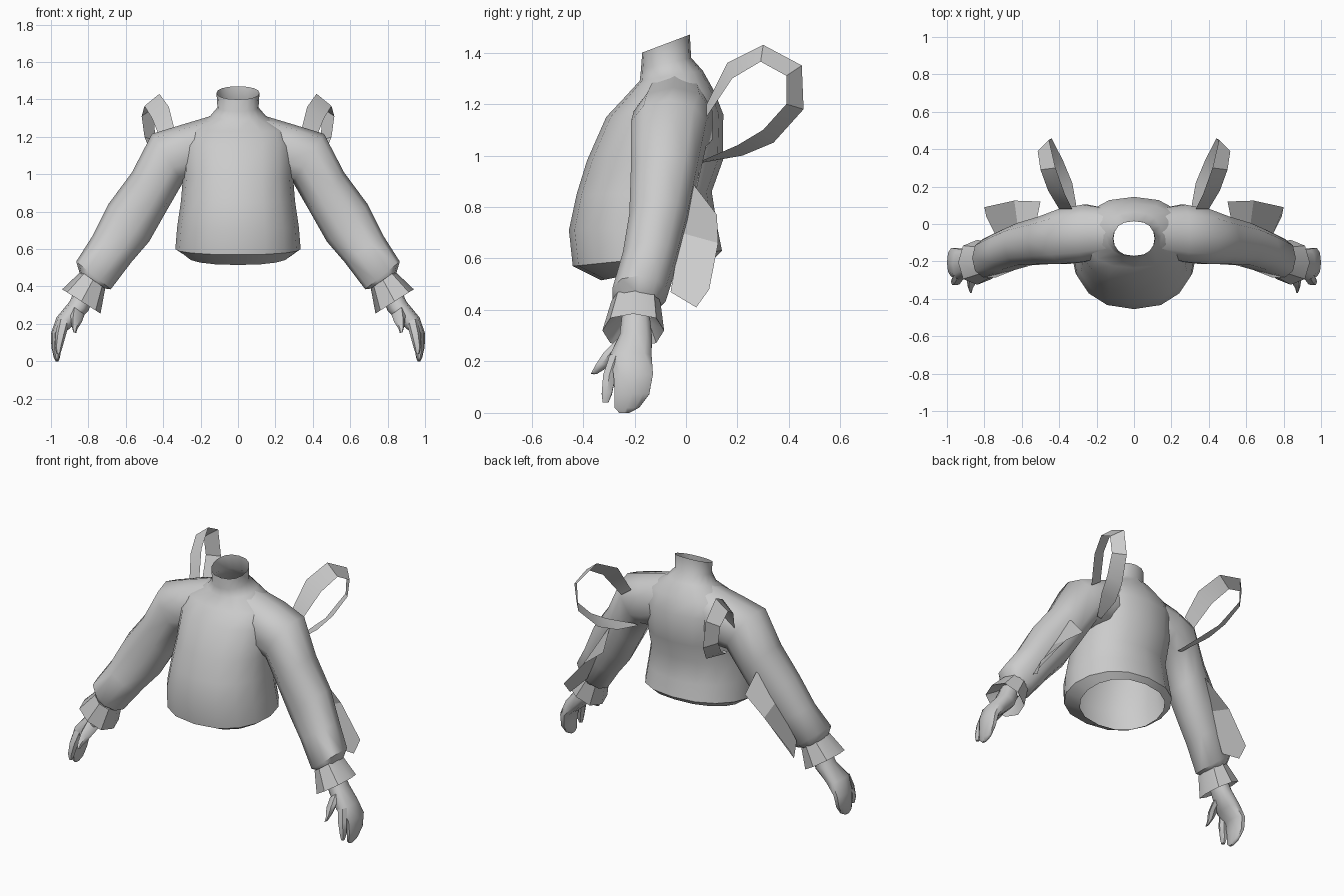
import bpy, math
from mathutils import Vector

if "Cube" in bpy.data.objects:
    bpy.data.objects.remove(bpy.data.objects["Cube"])

grey = bpy.data.materials.new("plain grey")
grey.diffuse_color = (0.6, 0.6, 0.6, 1)
grey.use_nodes = True
grey.node_tree.nodes["Principled BSDF"].inputs["Base Color"].default_value = grey.diffuse_color


def make(name, verts, faces, mirror=True, angle=50):
    me = bpy.data.meshes.new(name)
    me.from_pydata(verts, [], faces)
    me.materials.append(grey)
    ob = bpy.data.objects.new(name, me)
    bpy.context.collection.objects.link(ob)
    bpy.ops.object.select_all(action='DESELECT')
    ob.select_set(True)
    bpy.context.view_layer.objects.active = ob
    bpy.ops.object.mode_set(mode='EDIT')
    bpy.ops.mesh.select_all(action='SELECT')
    bpy.ops.mesh.normals_make_consistent(inside=False)
    bpy.ops.object.mode_set(mode='OBJECT')
    if mirror:
        ob.modifiers.new("mirror", 'MIRROR')
    bpy.ops.object.shade_smooth_by_angle(angle=math.radians(angle))
    return ob


def loft(name, rings, cap_end=False, **kw):
    n = len(rings[0])
    verts = [p for r in rings for p in r]
    faces = [(i * n + j, i * n + (j + 1) % n, (i + 1) * n + (j + 1) % n, (i + 1) * n + j)
             for i in range(len(rings) - 1) for j in range(n)]
    if cap_end:
        faces.append(tuple(range((len(rings) - 1) * n, len(rings) * n)))
    return make(name, verts, faces, **kw)


def limb_ring(xo, zo, xi, zi, yf, yb, n=10):
    """Oval through an outer and an inner point, spanning yf..yb in depth."""
    c = Vector(((xo + xi) / 2, (yf + yb) / 2, (zo + zi) / 2))
    u = Vector(((xo - xi) / 2, 0, (zo - zi) / 2))
    v = Vector((0, (yb - yf) / 2, 0))
    soft = lambda t: math.copysign(abs(t) ** 0.85, t)
    return [c + u * soft(math.cos(a)) + v * soft(math.sin(a))
            for a in (2 * math.pi * k / n for k in range(n))]


def body_ring(zf, zb, hw, yf, yb, n=16):
    """Horizontal oval whose height blends from front to back."""
    pts = []
    for k in range(n):
        a = 2 * math.pi * k / n
        s = math.sin(a)
        t = (s + 1) / 2
        x = hw * math.copysign(abs(math.cos(a)) ** 0.85, math.cos(a))
        pts.append(Vector((x, yf + (yb - yf) * t, zf + (zb - zf) * t)))
    return pts


# Sweater body with rolled hem and open neck
loft("sweater_body", [body_ring(*r) for r in (
    (.515, .60, .27, -.33, .11), (.57, .63, .335, -.44, .14),
    (.71, .73, .325, -.455, .12), (.85, .86, .305, -.425, .10),
    (.98, .98, .295, -.385, .143), (1.15, 1.16, .30, -.31, .145),
    (1.23, 1.25, .27, -.235, .11), (1.29, 1.33, .15, -.18, .065),
    (1.335, 1.38, .11, -.175, .02), (1.40, 1.47, .115, -.17, .015))], mirror=False)

# Sleeves
loft("sleeve", [limb_ring(*r) for r in (
    (.15, 1.31, .15, 1.0, -.18, .09), (.30, 1.265, .22, .97, -.21, .11),
    (.46, 1.216, .295, .955, -.22, .085), (.567, 1.01, .39, .79, -.22, .045),
    (.695, .837, .475, .64, -.225, .01), (.78, .667, .57, .53, -.25, -.03),
    (.865, .533, .68, .385, -.29, -.075), (.845, .465, .72, .39, -.27, -.10))])

# Flared cuffs, folded back inside
loft("cuff", [limb_ring(*r, n=8) for r in (
    (.84, .48, .71, .39, -.29, -.10), (.94, .385, .735, .255, -.325, -.085),
    (.85, .41, .76, .35, -.25, -.13))], angle=35)

# Hands: palm with joined fingers, then index finger and thumb
loft("hand", [limb_ring(*r) for r in (
    (.86, .41, .77, .34, -.25, -.14), (.90, .32, .80, .27, -.26, -.13),
    (.97, .235, .87, .20, -.30, -.13), (1.0, .15, .93, .15, -.285, -.125),
    (.998, .075, .945, .07, -.28, -.14), (.985, .02, .952, .02, -.28, -.18),
    (.975, .0, .96, .0, -.26, -.22))], cap_end=True)
loft("index_finger", [limb_ring(*r, n=6) for r in (
    (.96, .23, .90, .21, -.30, -.24), (.975, .15, .92, .14, -.325, -.27),
    (.98, .08, .94, .07, -.33, -.285), (.97, .04, .95, .04, -.325, -.30))], cap_end=True)
loft("thumb", [limb_ring(*r, n=6) for r in (
    (.89, .30, .82, .25, -.27, -.18), (.895, .24, .835, .21, -.325, -.25),
    (.89, .19, .86, .17, -.355, -.305), (.88, .155, .865, .15, -.37, -.345))], cap_end=True)

# Ribbon loops behind the shoulders: a band between two edges
edge_a = [(.33, .08, 1.20), (.37, .16, 1.36), (.42, .30, 1.43), (.455, .45, 1.35),
          (.44, .457, 1.18), (.38, .34, 1.05), (.33, .22, 1.0), (.30, .05, .97)]
edge_b = [(.40, .08, 1.15), (.46, .18, 1.30), (.50, .29, 1.365), (.515, .39, 1.31),
          (.50, .39, 1.20), (.46, .30, 1.10), (.42, .20, 1.04), (.33, .05, .975)]
n = len(edge_a)
make("ribbon_loop", edge_a + edge_b,
     [(i, i + 1, n + i + 1, n + i) for i in range(n - 1)], angle=30)

# Trailing flaps on the backs of the sleeves
make("sleeve_flap",
     [(.52, .02, .90), (.62, -.02, .70), (.74, -.06, .47),
      (.50, .12, .77), (.64, .125, .66), (.80, .09, .48), (.79, .04, .41)],
     [(0, 1, 4, 3), (1, 2, 6, 5, 4)], angle=30)
